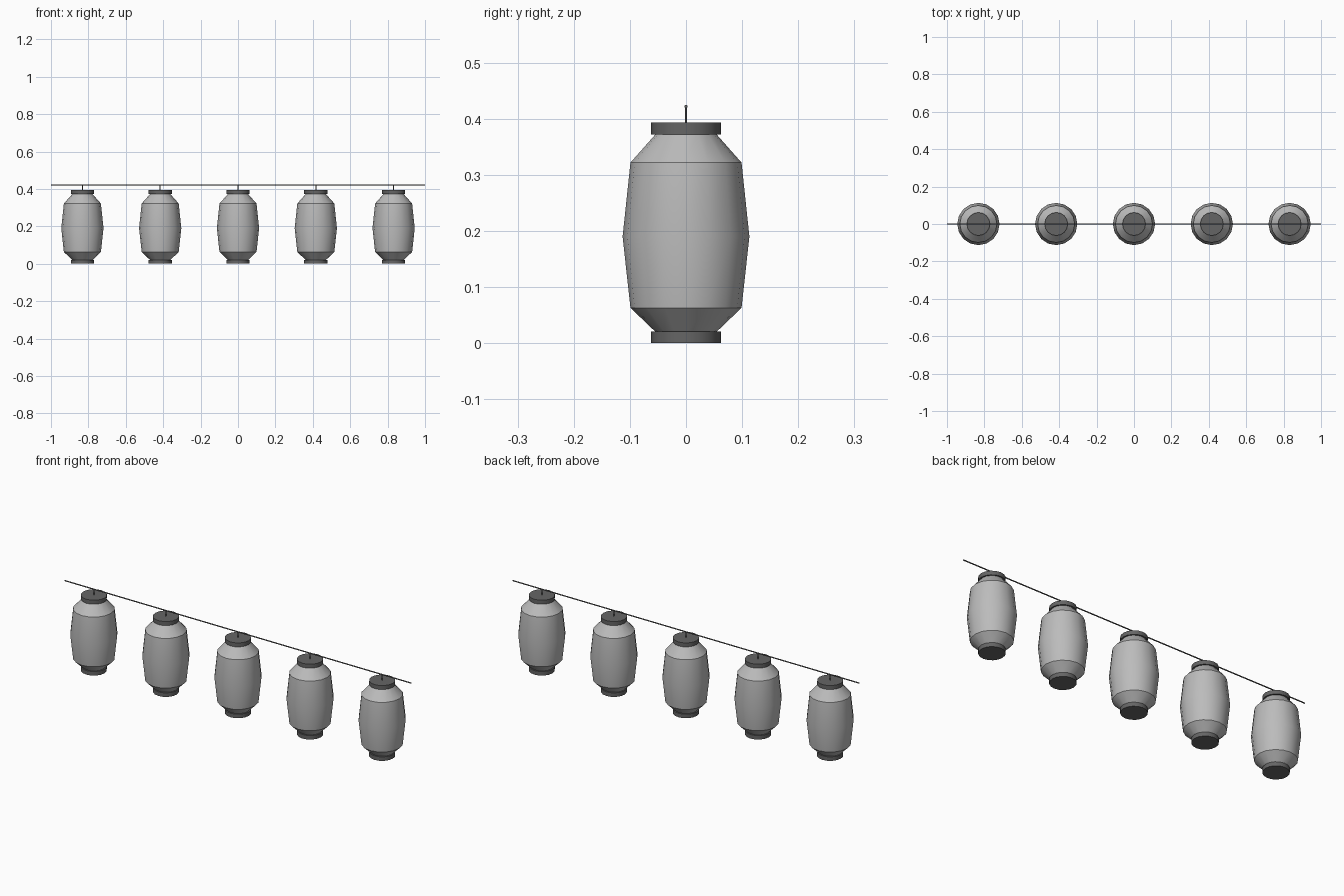
import bpy
import bmesh
from math import cos, sin, tau, radians

cube = bpy.data.objects.get("Cube")
if cube:
    bpy.data.objects.remove(cube, do_unlink=True)


def material(name, value):
    mat = bpy.data.materials.new(name)
    mat.use_nodes = True
    colour = (value, value, value, 1)
    mat.diffuse_color = colour
    mat.node_tree.nodes["Principled BSDF"].inputs["Base Color"].default_value = colour
    return mat


paper = material("paper grey", 0.50)
dark = material("dark grey", 0.13)


def lathe(name, profile, sides, mat, x):
    """Spin (radius, z) points around a vertical axis and cap both ends."""
    bm = bmesh.new()
    rings = [[bm.verts.new((r * cos(tau * i / sides), r * sin(tau * i / sides), z))
              for i in range(sides)] for r, z in profile]
    for low, high in zip(rings, rings[1:]):
        for i in range(sides):
            j = (i + 1) % sides
            bm.faces.new((low[i], low[j], high[j], high[i]))
    bm.faces.new(rings[0][::-1])
    bm.faces.new(rings[-1])
    mesh = bpy.data.meshes.new(name)
    bm.to_mesh(mesh)
    bm.free()
    mesh.materials.append(mat)
    obj = bpy.data.objects.new(name, mesh)
    obj.location.x = x
    bpy.context.collection.objects.link(obj)
    bpy.ops.object.select_all(action='DESELECT')
    bpy.context.view_layer.objects.active = obj
    obj.select_set(True)
    bpy.ops.object.shade_smooth_by_angle(angle=radians(30))
    return obj


# Lanterns: paper body, two end caps and a short hanger
body = [(0.052, 0.018), (0.099, 0.063), (0.113, 0.19), (0.099, 0.322), (0.052, 0.375)]
for i in range(5):
    x = (i - 2) * 0.416
    n = i + 1
    lathe(f"lantern_body_{n}", body, 16, paper, x)
    lathe(f"bottom_cap_{n}", [(0.062, 0), (0.062, 0.021)], 16, dark, x)
    lathe(f"top_cap_{n}", [(0.062, 0.372), (0.062, 0.393)], 16, dark, x)
    lathe(f"hanger_{n}", [(0.0025, 0.39), (0.0025, 0.422)], 6, dark, x)

# Straight cord carrying all lanterns
cord = lathe("cord", [(0.003, -1), (0.003, 1)], 8, dark, 0)
cord.rotation_euler.y = radians(90)
cord.location.z = 0.422
